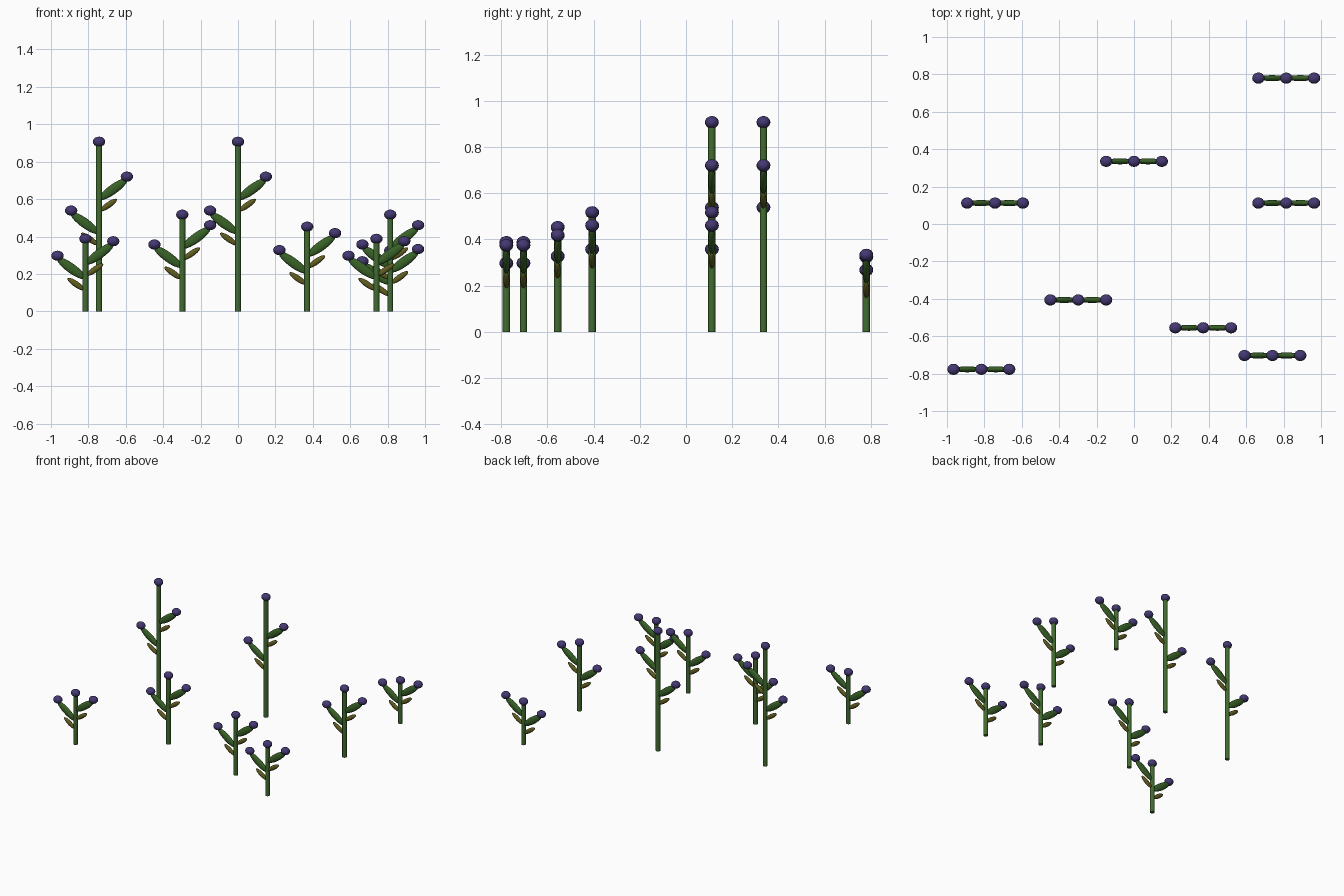
import bpy
from math import radians

if "Cube" in bpy.data.objects:
    bpy.data.objects.remove(bpy.data.objects["Cube"])


def material(name, rgb):
    m = bpy.data.materials.new(name)
    m.diffuse_color = (*rgb, 1)
    m.use_nodes = True
    m.node_tree.nodes["Principled BSDF"].inputs["Base Color"].default_value = m.diffuse_color
    return m


GREEN = material("stem_green", (0.055, 0.15, 0.03))
LEAF = material("leaf_green", (0.04, 0.12, 0.02))
OLIVE = material("young_leaf_olive", (0.12, 0.11, 0.015))
PURPLE = material("flower_purple", (0.06, 0.04, 0.17))


def finish(name, mat):
    o = bpy.context.object
    o.name = name
    o.data.materials.append(mat)
    bpy.ops.object.shade_smooth_by_angle(angle=radians(40))
    return o


def ellipsoid(name, loc, radii, mat, tilt=0):
    bpy.ops.mesh.primitive_uv_sphere_add(segments=16, ring_count=10, radius=1,
                                         location=loc, rotation=(0, radians(tilt), 0))
    o = finish(name, mat)
    o.scale = radii


def plant(x, y, h):
    # upright stem with a flower head on top
    bpy.ops.mesh.primitive_cylinder_add(vertices=12, radius=0.016, depth=h,
                                        location=(x, y, h / 2))
    finish("stem", GREEN)
    ellipsoid("top_flower", (x, y, h), (0.033, 0.03, 0.027), PURPLE)
    # one branch on each side: long leaf, flower at its tip, small leaf below
    for side, rise in ((1, 0.665), (-1, 0.465)):
        z = rise * h + 0.117
        ellipsoid("branch_flower", (x + side * 0.149, y, z), (0.033, 0.03, 0.027), PURPLE)
        ellipsoid("long_leaf", (x + side * 0.076, y, z - 0.067),
                  (0.093, 0.016, 0.026), LEAF, -side * 36)
        ellipsoid("small_leaf", (x + side * 0.05, y, z - 0.152),
                  (0.055, 0.013, 0.016), OLIVE, -side * 35)


# scattered clump: x, y, stem height
for p in ((-0.743, 0.112, 0.907), (0, 0.335, 0.907), (0.814, 0.78, 0.325),
          (0.814, 0.112, 0.517), (-0.298, -0.406, 0.517), (0.37, -0.555, 0.453),
          (0.74, -0.703, 0.388), (-0.816, -0.777, 0.388)):
    plant(*p)
